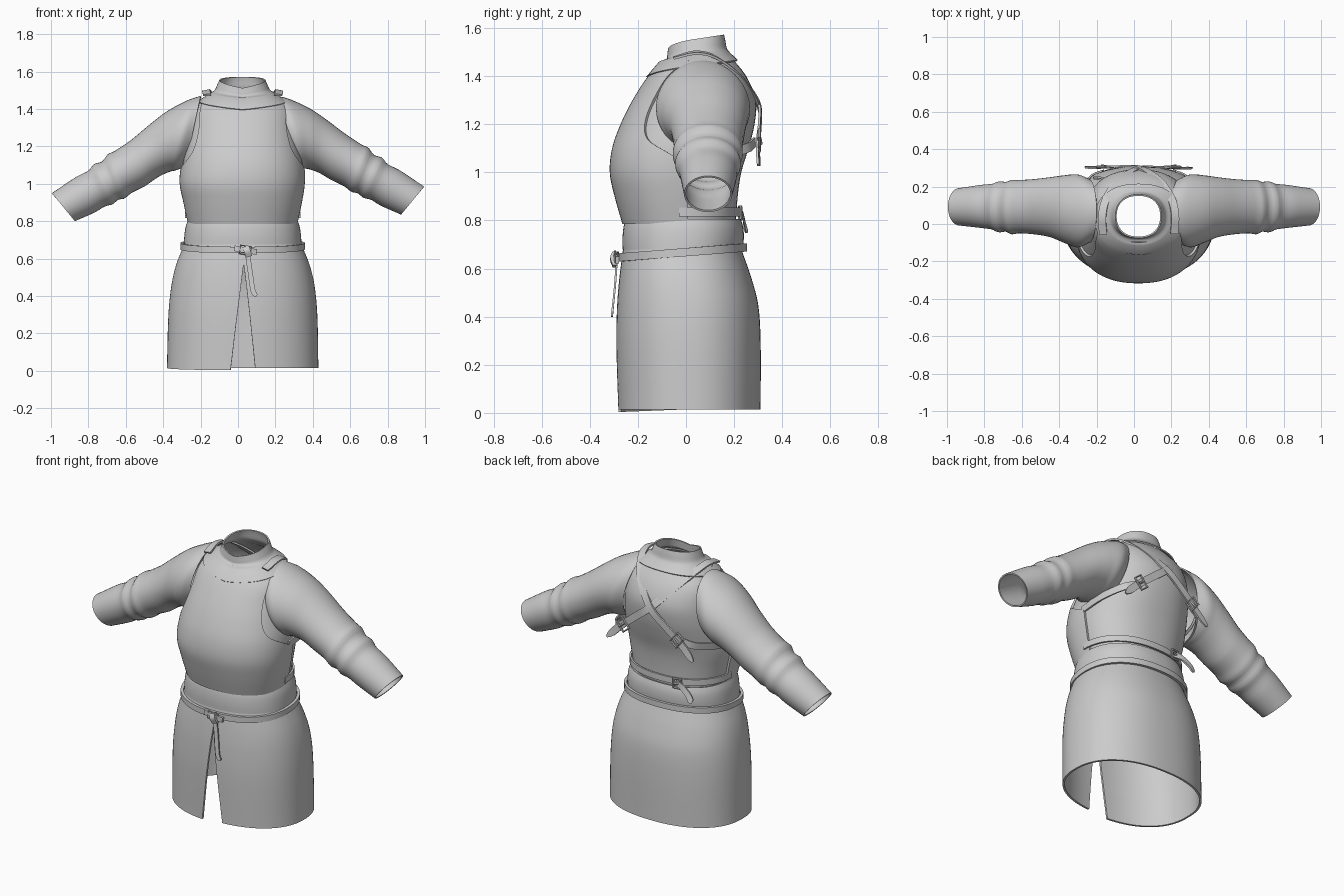
import bpy, bmesh, math
from math import sin, cos, pi, radians
from mathutils import Vector

if "Cube" in bpy.data.objects:
    bpy.data.objects.remove(bpy.data.objects["Cube"], do_unlink=True)

cloth = bpy.data.materials.new("grey_cloth")
cloth.use_nodes = True
GREY = (0.6, 0.6, 0.6, 1)
cloth.diffuse_color = GREY
cloth.node_tree.nodes["Principled BSDF"].inputs["Base Color"].default_value = GREY
parts = []
MID = 0.025      # body centre line
N = 2.25         # roundness of the body section


def interp(rows, t):
    """Smooth interpolation of rows keyed by their first column."""
    n = len(rows)
    t = min(max(t, rows[0][0]), rows[-1][0])
    k = next((i for i in range(n - 1) if t <= rows[i + 1][0]), n - 2)

    def slope(i, c):
        a, b = rows[max(i - 1, 0)], rows[min(i + 1, n - 1)]
        return (b[c] - a[c]) / (b[0] - a[0])
    p, q = rows[k], rows[k + 1]
    h = q[0] - p[0]
    u = (t - p[0]) / h
    return [p[c] * (2*u**3 - 3*u**2 + 1) + q[c] * (3*u**2 - 2*u**3)
            + h * (slope(k, c) * (u**3 - 2*u**2 + u) + slope(k + 1, c) * (u**3 - u**2))
            for c in range(1, len(p))]


def oval(x0, x1, y0, y1, ang, off=0.0):
    """Point on a rounded oval, angle 0 at the front and growing towards +x."""
    s, c = sin(ang), -cos(ang)
    return ((x0 + x1) / 2 + ((x1 - x0) / 2 + off) * math.copysign(abs(s) ** (2 / N), s),
            (y0 + y1) / 2 + ((y1 - y0) / 2 + off) * math.copysign(abs(c) ** (2 / N), c))


def add(name, verts, faces, thick=0.0, weld=False):
    bm = bmesh.new()
    vs = [bm.verts.new(v) for v in verts]
    for f in faces:
        bm.faces.new([vs[i] for i in f])
    if weld:
        bmesh.ops.remove_doubles(bm, verts=bm.verts, dist=0.0004)
    me = bpy.data.meshes.new(name)
    bm.to_mesh(me)
    bm.free()
    ob = bpy.data.objects.new(name, me)
    bpy.context.collection.objects.link(ob)
    me.materials.append(cloth)
    if thick:
        mod = ob.modifiers.new("thickness", 'SOLIDIFY')
        mod.thickness = thick
    parts.append(ob)
    return ob


def grid(name, rows, closed=True, flip=False, thick=0.0, weld=False):
    m = len(rows[0])
    faces = []
    for i in range(len(rows) - 1):
        for j in range(m if closed else m - 1):
            k = (j + 1) % m
            f = [i*m + j, i*m + k, (i+1)*m + k, (i+1)*m + j]
            faces.append(f[::-1] if flip else f)
    return add(name, [p for r in rows for p in r], faces, thick, weld)


def steps(a, b, n):
    return [a + (b - a) * i / n for i in range(n + 1)]


def band(rows, z, a0, a1, n, off=0.0):
    return [(*oval(*interp(rows, z), a, off), z) for a in steps(a0, a1, n)]


def tube(name, rows, z0, z1, nz, thick=0.0, off=0.0):
    return grid(name, [band(rows, z, 0, 2*pi, 72, off)[:-1] for z in steps(z0, z1, nz)], thick=thick)


def ribbon(name, path, width, thick=0.012, closed=False, fine=6, pointed=False):
    """Flat strap through (point, outward normal) pairs."""
    rows = [(i, *p, *n) for i, (p, n) in enumerate(path)]
    count = (len(path) - 1) * fine
    pts = [interp(rows, t) for t in steps(0, len(path) - 1, count)]
    if closed:
        pts = pts[:-1]
    pos = [Vector(p[:3]) for p in pts]
    m, sect = len(pos), []
    for i, p in enumerate(pos):
        a = pos[(i - 1) % m] if closed or i else p
        b = pos[(i + 1) % m] if closed or i < m - 1 else p
        nor = Vector(pts[i][3:]).normalized()
        side = (b - a).normalized().cross(nor).normalized() * width / 2
        if pointed and i > m - 4:
            side *= (0.92, 0.7, 0.25)[i - m + 3]
        up = nor * thick / 2
        sect.append([p + side + up, p - side + up, p - side - up, p + side - up])
    faces = []
    for i in range(m if closed else m - 1):
        k = (i + 1) % m
        faces += [[4*i + j, 4*k + j, 4*k + (j+1) % 4, 4*i + (j+1) % 4] for j in range(4)]
    if not closed:
        faces += [[0, 1, 2, 3], [4*m - 1, 4*m - 2, 4*m - 3, 4*m - 4]]
    return add(name, [v for s in sect for v in s], faces)


def buckle(name, centre, along, normal, w=0.075, h=0.05, wire=0.007):
    """Rectangular wire frame with a prong."""
    c, n = Vector(centre), Vector(normal).normalized()
    u = Vector(along).normalized()
    v = n.cross(u).normalized()
    cu = bpy.data.curves.new(name, 'CURVE')
    cu.dimensions, cu.bevel_depth, cu.bevel_resolution = '3D', wire, 1
    frame = [c + u*h/2*a + v*w/2*b for a, b in ((-1, -1), (1, -1), (1, 1), (-1, 1))]
    for pts, loop in ((frame, True), ([c - u*h/2, c + u*h/2 + n*wire], False)):
        sp = cu.splines.new('POLY')
        sp.points.add(len(pts) - 1)
        for q, p in zip(sp.points, pts):
            q.co = (*p, 1)
        sp.use_cyclic_u = loop
    ob = bpy.data.objects.new(name, cu)
    bpy.context.collection.objects.link(ob)
    cu.materials.append(cloth)
    parts.append(ob)


# Body shell: z, left x, right x, front y, back y
TORSO = [(0.76, -.25, .30, -.245, .205), (0.9, -.28, .33, -.285, .215), (1.0, -.30, .345, -.305, .23),
         (1.1, -.295, .345, -.295, .26), (1.2, -.28, .33, -.26, .285), (1.3, -.26, .31, -.21, .29),
         (1.4, -.235, .285, -.145, .25), (1.47, -.165, .215, -.08, .195)]
tube("undershirt", TORSO, 0.76, 1.47, 30)

# Breastplate covers the front between the arm openings: z, half angle
EDGE = [(0.785, 96), (1.03, 96), (1.08, 82), (1.14, 60), (1.22, 51), (1.34, 51), (1.42, 58), (1.465, 75)]
plate = []
for z in steps(0.785, 1.465, 40):
    a = radians(interp(EDGE, z)[0])
    plate.append(band(TORSO, z, -a, a, 48, 0.012))
grid("breastplate", plate, closed=False, thick=0.014)

# Collar with a flat yoke and a rim that drops at the front
NECK = [(0, -.15, .20, -.115, .185, 1.455, 1.495), (1, -.125, .172, -.083, .17, 1.466, 1.515),
        (2, -.11, .157, -.078, .163, 1.485, 1.55), (3, -.10, .147, -.075, .158, 1.512, 1.572)]
collar = [[], *[[] for _ in range(13)]]
for a in steps(0, 2*pi, 64)[:-1]:
    rise = ((1 - cos(a)) / 2) ** 0.5
    z = 1.397 + 0.07 * rise
    collar[0].append((*oval(*interp(TORSO, z), a, 0.018), z))
    for i, t in enumerate(steps(0, 3, 12)):
        *box, zf, zb = interp(NECK, t)
        collar[i + 1].append((*oval(*box, a), zf + (zb - zf) * rise))
grid("collar", collar, thick=0.008)

# Sleeves: step, top x z, bottom x z, front y, back y
SLEEVE = [(0, .20, 1.47, .28, 1.09, -.10, .24), (1, .27, 1.455, .335, 1.08, -.125, .265),
          (2, .38, 1.405, .37, 1.08, -.10, .26), (3, .47, 1.345, .43, 1.06, -.07, .25),
          (4, .57, 1.27, .50, 1.02, -.055, .24), (5, .66, 1.21, .57, .985, -.05, .235),
          (5.5, .70, 1.19, .61, .955, -.055, .235), (5.8, .725, 1.155, .64, .95, -.04, .225),
          (6.2, .77, 1.14, .67, .925, -.045, .228), (6.6, .80, 1.105, .71, .915, -.03, .215),
          (7, .86, 1.075, .76, .885, -.022, .21), (8, .995, .985, .872, .835, -.008, .192)]
for name, sx in (("left_sleeve", 1), ("right_sleeve", -1)):
    rings = []
    for t in steps(0, 8, 48):
        tx, tz, bx, bz, yf, yb = interp(SLEEVE, t)
        drop = 0 if sx > 0 else 0.035 * min(t / 4, 1)
        ring = []
        for a in steps(0, 2*pi, 40)[:-1]:
            w = (1 + cos(a)) / 2
            ring.append((sx * (bx + (tx - bx) * w), (yf + yb) / 2 - (yb - yf) / 2 * sin(a),
                         bz + (tz - bz) * w - drop))
        rings.append(ring)
    grid(name, rings, flip=sx < 0, thick=0.008)

# Waist sash
SASH = [(0.66, -.29, .34, -.262, .232), (0.72, -.287, .337, -.264, .24),
        (0.77, -.28, .33, -.26, .238), (0.805, -.268, .318, -.252, .228)]
tube("waist_sash", SASH, 0.66, 0.805, 10, thick=0.02)

# Skirt with a tapering slit in front
SKIRT = [(0.015, -.38, .43, -.283, .31), (0.3, -.372, .424, -.29, .31), (0.45, -.357, .41, -.286, .30),
         (0.56, -.333, .385, -.277, .272), (0.68, -.287, .338, -.262, .23)]
skirt = []
for z in [*steps(0.015, 0.57, 28), *steps(0.57, 0.68, 8)[1:]]:
    open_ = max(0, (0.57 - z) / 0.555)
    x0, x1 = interp(SKIRT, z)[:2]

    def angle(x):
        s = (x - (x0 + x1) / 2) / ((x1 - x0) / 2)
        return math.copysign(math.asin(abs(s) ** (N / 2)), s)
    a0, a1 = angle(0.03 + 0.062 * open_ ** 0.9), angle(0.03 - 0.07 * open_)
    row = band(SKIRT, z, a0, 2*pi + a1, 90)
    skirt.append([(x, y, h - 0.012 * max(0, (1 - h * 4)) * max(0, -y / 0.28)
                   * (1 if x < 0.03 else 0)) for x, y, h in row])
grid("skirt", skirt, closed=False, thick=0.012, weld=True)


# Belt, tilted down towards the front
def hoop(box, a, z, slope, off):
    x, y = oval(*box, a, off)
    return (x, y, z + slope * y), (sin(a), -cos(a), 0)


ribbon("belt", [hoop((-.29, .34, -.264, .236), a, 0.668, 0.08, 0.01) for a in steps(0, 2*pi, 64)],
       0.034, 0.016, closed=True, fine=1)
front = (0, -1, 0)
ribbon("belt_loop", [((-.02, -.285, .655), front), ((.04, -.296, .645), front), ((.10, -.285, .635), front)],
       0.03, 0.014)
ribbon("belt_knot", [((.04, -.295, .665), front), ((.05, -.305, .64), front), ((.06, -.295, .61), front)], 0.035, 0.02)
ribbon("belt_tail", [((.05, -.288, .63), front), ((.065, -.295, .53), front), ((.08, -.305, .43), front),
                     ((.10, -.308, .40), front)], 0.026, 0.008, pointed=True)
buckle("belt_buckle", (.04, -.295, .645), (1, 0, -.15), front, 0.045, 0.06, 0.005)

# Crossed back straps, each over a shoulder to the opposite flank
STRAP = [((.19, -.055, 1.475), (.1, -.5, 1)), ((.195, .04, 1.497), (.2, 0, 1)), ((.175, .13, 1.473), (.1, .7, 1)),
         ((.11, .228, 1.395), (0, 1, .7)), ((0, .30, 1.28), (0, 1, .1)), ((-.11, .304, 1.19), (0, 1, 0)),
         ((-.20, .297, 1.115), (-.1, 1, 0)), ((-.285, .30, 1.03), (-.2, 1, 0))]
FLANK = [((-.19, .285, 1.125), (-.2, 1, 0)), ((-.26, .25, 1.10), (-.6, 1, 0)), ((-.315, .13, 1.07), (-1, .4, 0)),
         ((-.325, -.02, 1.05), (-1, 0, 0))]
for side, sx in (("left", 1), ("right", -1)):
    def turn(path, lift=0.0):
        return [((MID + sx * x, y + lift, z), (sx * nx, ny, nz)) for (x, y, z), (nx, ny, nz) in path]
    ribbon(side + "_shoulder_strap", turn(STRAP, 0.004 if sx > 0 else 0), 0.042, 0.01, pointed=True)
    ribbon(side + "_flank_strap", turn(FLANK), 0.04, 0.01)
    buckle(side + "_strap_buckle", (MID - sx * 0.18, .305, 1.133), (-sx * .09, 0, -.075), (0, 1, 0))

# Strap closing the breastplate round the back, with its buckle and hanging end
ribbon("waist_strap", [hoop(interp(TORSO, .835), a, 0.835, 0, 0.012) for a in steps(pi/2, 3*pi/2, 32)],
       0.036, 0.01, fine=1)
buckle("waist_buckle", (-.10, .225, .83), (1, .1, 0), (-.2, 1, 0), 0.055, 0.045)
ribbon("waist_strap_end", [((-.09, .222, .83), (-.2, 1, 0)), ((-.14, .235, .82), (-.3, 1, 0)),
                           ((-.19, .245, .785), (-.3, 1, 0)), ((-.21, .25, .75), (-.3, 1, 0))],
       0.034, 0.01, pointed=True)

# Bake modifiers and smooth the shading, keeping hems crisp
bpy.ops.object.select_all(action='DESELECT')
for ob in parts:
    ob.select_set(True)
bpy.context.view_layer.objects.active = parts[0]
bpy.ops.object.convert(target='MESH')
bpy.ops.object.shade_smooth_by_angle(angle=radians(40))
